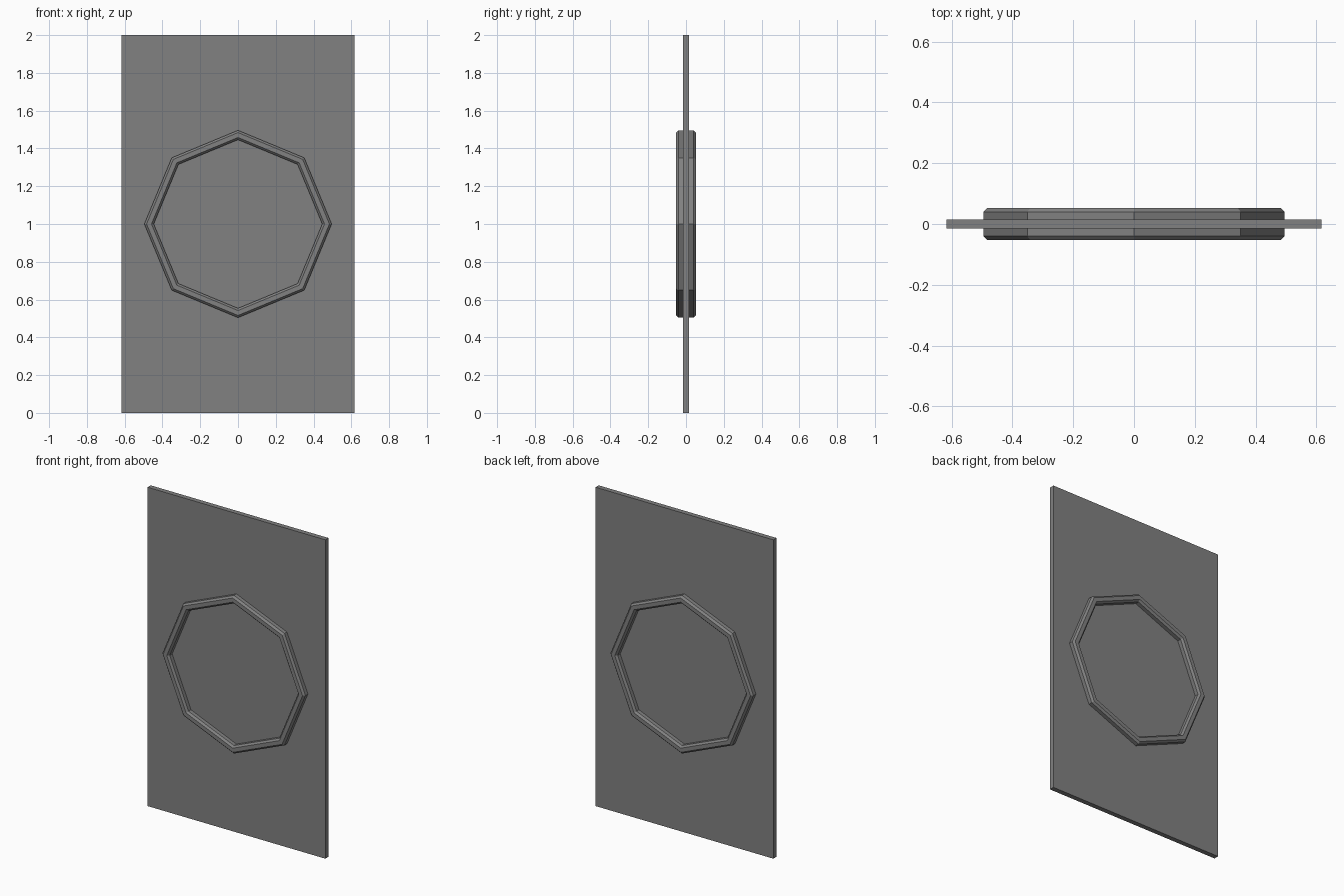
import bpy, bmesh, math

if "Cube" in bpy.data.objects:
    bpy.data.objects.remove(bpy.data.objects["Cube"])

# Dark grey shared by both parts
dark = bpy.data.materials.new("dark_grey")
dark.diffuse_color = (0.22, 0.22, 0.22, 1)
dark.use_nodes = True
dark.node_tree.nodes["Principled BSDF"].inputs["Base Color"].default_value = dark.diffuse_color


def finish(name, bm):
    bmesh.ops.recalc_face_normals(bm, faces=bm.faces[:])
    mesh = bpy.data.meshes.new(name)
    bm.to_mesh(mesh)
    bm.free()
    mesh.materials.append(dark)
    obj = bpy.data.objects.new(name, mesh)
    bpy.context.collection.objects.link(obj)
    return obj


# Flat upright panel
bm = bmesh.new()
bmesh.ops.create_cube(bm, size=1)
bmesh.ops.scale(bm, vec=(1.233, 0.031, 2), verts=bm.verts[:])
bmesh.ops.translate(bm, vec=(0, 0, 1), verts=bm.verts[:])
finish("panel", bm)

# Octagonal frame through the panel: chamfered (radius, depth) profile swept round
r_out, r_in, half, c = 0.496, 0.446, 0.052, 0.012
front = [(r_in, -half + c), (r_in + c, -half), (r_out - c, -half), (r_out, -half + c)]
profile = front + [(r, -y) for r, y in reversed(front)]
sides = 8
bm = bmesh.new()
rings = []
for i in range(sides):
    a = math.tau * i / sides
    rings.append([bm.verts.new((r * math.sin(a), y, 1 + r * math.cos(a))) for r, y in profile])
n = len(profile)
for i in range(sides):
    p, q = rings[i], rings[(i + 1) % sides]
    for j in range(n):
        k = (j + 1) % n
        bm.faces.new((p[j], p[k], q[k], q[j]))
finish("window_frame", bm)
